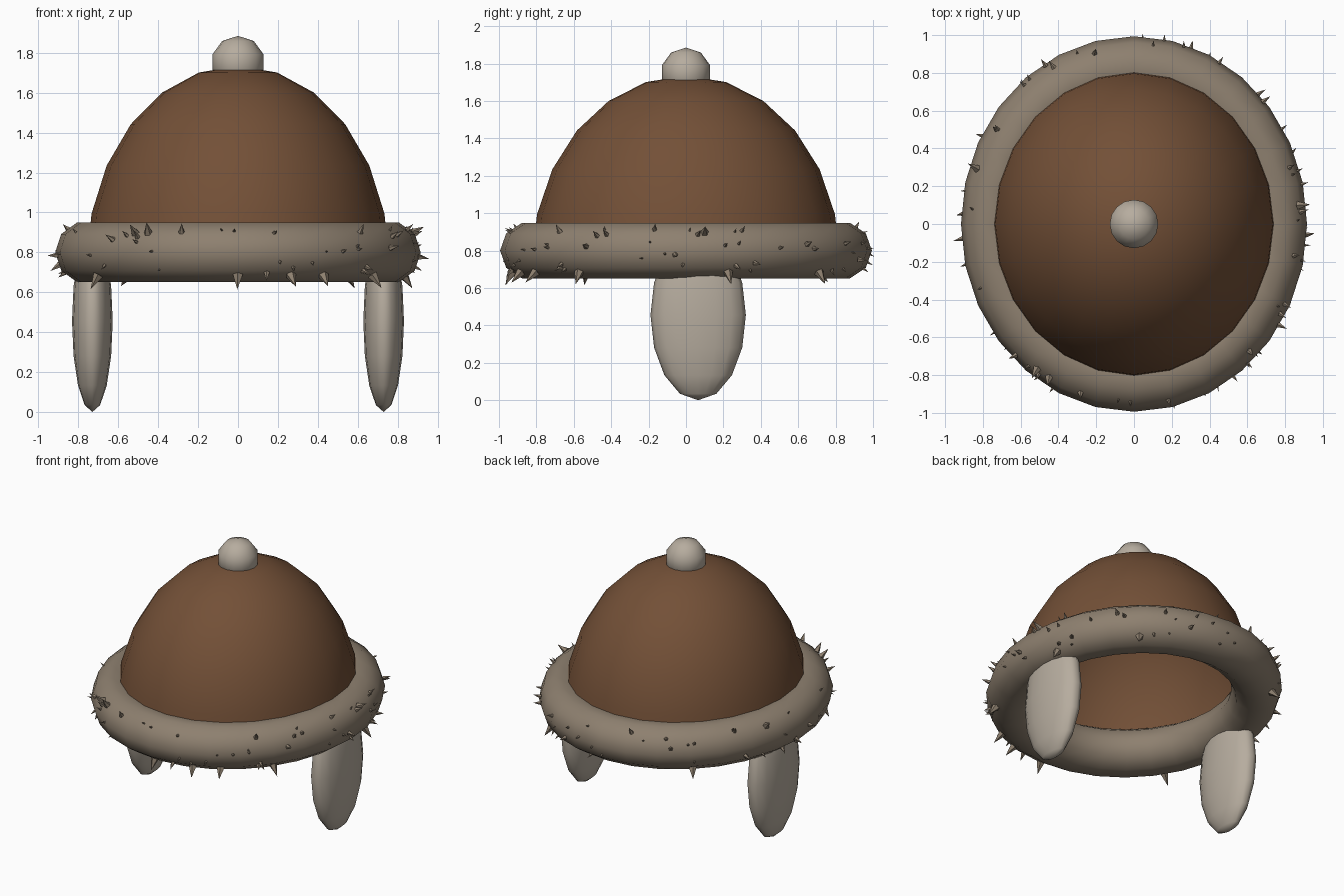
import bpy
import bmesh
import math
import random
from mathutils import Matrix, Vector

if "Cube" in bpy.data.objects:
    bpy.data.objects.remove(bpy.data.objects["Cube"], do_unlink=True)

DEPTH = 1.085                       # front-to-back stretch of the hat
MAJOR, MINOR, BRIM_Z = 0.76, 0.156, 0.8


def material(name, color):
    mat = bpy.data.materials.new(name)
    mat.use_nodes = True
    mat.diffuse_color = (*color, 1)
    mat.node_tree.nodes["Principled BSDF"].inputs["Base Color"].default_value = (*color, 1)
    return mat


brown = material("brown leather", (0.171, 0.080, 0.038))
taupe = material("taupe fur", (0.270, 0.216, 0.160))
cream = material("pale fur", (0.470, 0.415, 0.345))


def add_object(name, bm, mat, smooth=True):
    mesh = bpy.data.meshes.new(name)
    bmesh.ops.recalc_face_normals(bm, faces=bm.faces[:])
    bm.to_mesh(mesh)
    bm.free()
    mesh.materials.append(mat)
    for poly in mesh.polygons:
        poly.use_smooth = smooth
    obj = bpy.data.objects.new(name, mesh)
    bpy.context.collection.objects.link(obj)
    return obj


def ellipsoid(name, center, radii, segments, rings, mat, open_bottom=False):
    bm = bmesh.new()
    bmesh.ops.create_uvsphere(bm, u_segments=segments, v_segments=rings, radius=1)
    if open_bottom:
        low = [v for v in bm.verts if v.co.z < -0.01]
        bmesh.ops.delete(bm, geom=low, context="VERTS")
    bm.transform(Matrix.Translation(center) @ Matrix.Diagonal((*radii, 1)))
    return add_object(name, bm, mat)


def brim_point(turn, tube, radius=MINOR):
    r = MAJOR + radius * math.cos(tube)
    return Vector((r * math.cos(turn), r * math.sin(turn) * DEPTH,
                   BRIM_Z + radius * math.sin(tube)))


# Hollow crown, topped by a pompom
ellipsoid("crown", (0, 0, 0.735), (0.76, 0.76 * DEPTH, 1.0), 24, 12, brown, True)
ellipsoid("pompom", (0, 0, 1.75), (0.135, 0.135, 0.135), 16, 5, cream)

# Ear flaps hanging from the brim
for side, label in ((1, "left"), (-1, "right")):
    ellipsoid(label + "_ear_flap", (side * 0.73, 0.065, 0.455),
              (0.102, 0.255, 0.455), 16, 8, cream)

# Rolled fur brim
bm = bmesh.new()
TURNS, SIDES = 28, 10
grid = [[bm.verts.new(brim_point(math.tau * (i + 0.0) / TURNS + math.pi / 2,
                                 math.tau * j / SIDES))
         for j in range(SIDES)] for i in range(TURNS)]
for i in range(TURNS):
    for j in range(SIDES):
        a, b = grid[i], grid[(i + 1) % TURNS]
        k = (j + 1) % SIDES
        bm.faces.new((a[j], b[j], b[k], a[k]))
add_object("brim", bm, taupe)

# Fur tufts: a few large ones low on the brim, many small ones around it
random.seed(4)
tufts = [(t, -50, 0.07) for t in (-90, -72, -60, -38, 14, 50, 130, 215)]
tufts += [(t, 40, 0.06) for t in (234, 239, 162, 6)]
for n in range(76):
    tufts.append((random.uniform(0, 360), random.uniform(-50, 52),
                  random.uniform(0.015, 0.045)))
bm = bmesh.new()
for turn, tube, size in tufts:
    turn, tube = math.radians(turn), math.radians(tube)
    base = brim_point(turn, tube, MINOR * 0.95)
    out = (brim_point(turn, tube, MINOR + 0.1) - base).normalized()
    lean = Vector([random.uniform(-0.3, 0.3) for axis in range(3)])
    turn_to = (out + lean).to_track_quat("Z", "Y").to_matrix().to_4x4()
    height = size + 0.012
    place = (Matrix.Translation(base) @ turn_to
             @ Matrix.Translation((0, 0, height / 2)))
    bmesh.ops.create_cone(bm, cap_ends=True, segments=5, radius1=size * 0.38,
                          radius2=0, depth=height, matrix=place)
add_object("brim_tufts", bm, taupe, smooth=False)
